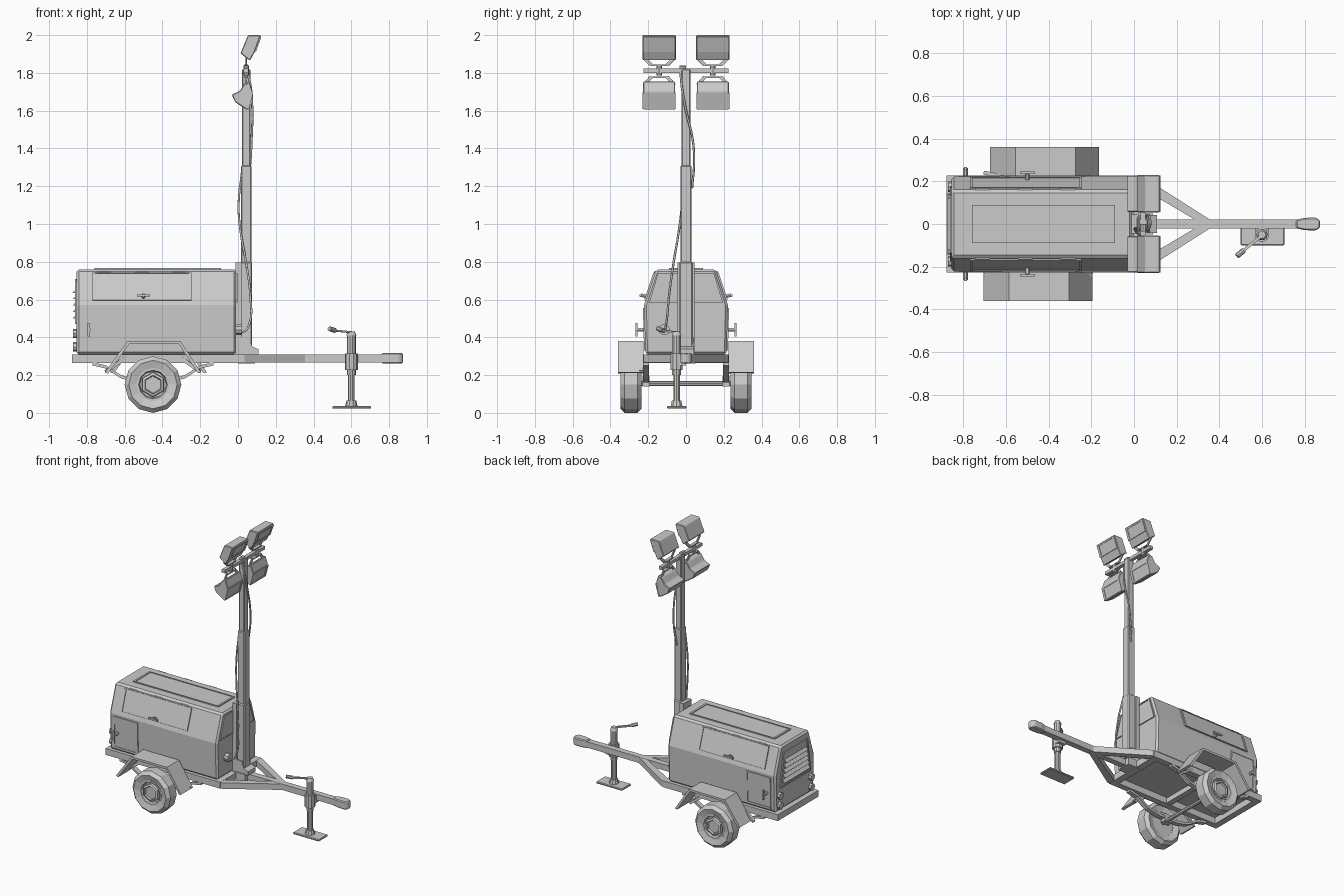
import bpy, bmesh
from math import sin, cos, pi
from mathutils import Vector as V

if "Cube" in bpy.data.objects:
    bpy.data.objects.remove(bpy.data.objects["Cube"])


def finish(name, bm, bevel=0.0):
    bmesh.ops.recalc_face_normals(bm, faces=bm.faces[:])
    me = bpy.data.meshes.new(name)
    bm.to_mesh(me)
    bm.free()
    ob = bpy.data.objects.new(name, me)
    bpy.context.collection.objects.link(ob)
    if bevel:
        m = ob.modifiers.new("bevel", 'BEVEL')
        m.width, m.segments, m.limit_method = bevel, 1, 'ANGLE'
    return ob


def loft(name, rings, closed=False, bevel=0.0):
    """Skin matching rings of points; cap the ends unless closed."""
    bm = bmesh.new()
    rs = [[bm.verts.new(p) for p in r] for r in rings]
    n = len(rs[0])
    pairs = list(zip(rs, rs[1:])) + ([(rs[-1], rs[0])] if closed else [])
    for a, b in pairs:
        for i in range(n):
            j = (i + 1) % n
            bm.faces.new((a[i], a[j], b[j], b[i]))
    if not closed:
        bm.faces.new(rs[0])
        bm.faces.new(rs[-1])
    return finish(name, bm, bevel)


def prism(name, pts, axis, a, b, bevel=0.0):
    put = {'x': lambda p, t: (t, p[0], p[1]), 'y': lambda p, t: (p[0], t, p[1]),
           'z': lambda p, t: (p[0], p[1], t)}[axis]
    return loft(name, [[put(p, t) for p in pts] for t in (a, b)], bevel=bevel)


def box(name, x0, x1, y0, y1, z0, z1, bevel=0.0):
    return prism(name, [(x0, y0), (x1, y0), (x1, y1), (x0, y1)], 'z', z0, z1, bevel)


def tube(name, p, q, r, n=8, r2=None):
    p, q = V(p), V(q)
    rot = (q - p).to_track_quat('Z', 'Y')
    ring = [V((cos(2 * pi * i / n), sin(2 * pi * i / n), 0)) for i in range(n)]
    return loft(name, [[p + rot @ (c * r) for c in ring],
                       [q + rot @ (c * (r if r2 is None else r2)) for c in ring]])


def bar(name, p, q, w, h):
    p, q = V(p), V(q)
    rot = (q - p).to_track_quat('Z', 'Y')
    c = [V((sx * w / 2, sy * h / 2, 0)) for sx, sy in ((-1, -1), (1, -1), (1, 1), (-1, 1))]
    return loft(name, [[e + rot @ k for k in c] for e in (p, q)])


def panel(name, corners, out, h=0.008, rim=0.01):
    """Thin raised panel with a rim and a sunken middle."""
    out = V(out).normalized()
    c = [V(p) for p in corners]
    mid = sum(c, V()) / 4
    inner = [p + ((mid - p).normalized() * rim * 1.4) for p in c]
    sunk = h * 0.4
    return loft(name, [[p - out * 0.004 for p in c], [p + out * h for p in c],
                       [p + out * h for p in inner], [p + out * sunk for p in inner]])


def lathe_y(name, prof, n, cx, cz, closed=False):
    """Revolve (radius, y) about the wheel axis."""
    return loft(name, [[(cx + r * sin(2 * pi * i / n), y, cz + r * cos(2 * pi * i / n))
                        for i in range(n)] for r, y in prof], closed)


def cable(name, pts, r=0.006):
    cu = bpy.data.curves.new(name, 'CURVE')
    cu.dimensions, cu.bevel_depth, cu.bevel_resolution, cu.resolution_u = '3D', r, 1, 4
    sp = cu.splines.new('BEZIER')
    sp.bezier_points.add(len(pts) - 1)
    for b, p in zip(sp.bezier_points, pts):
        b.co = p
        b.handle_left_type = b.handle_right_type = 'AUTO'
    ob = bpy.data.objects.new(name, cu)
    bpy.context.collection.objects.link(ob)


# generator canopy, end panels and lid
prism("canopy", [(-.215, .31), (.215, .31), (.222, .57), (.158, .76), (-.158, .76), (-.222, .57)],
      'x', -.855, -.01, .012)
panel("roof_panel", [(-.76, -.09, .76), (-.09, -.09, .76), (-.09, .09, .76), (-.76, .09, .76)], (0, 0, 1))
panel("front_panel", [(-.01, -.195, .585), (-.01, .195, .585), (-.01, .148, .74), (-.01, -.148, .74)], (1, 0, 0))
panel("rear_panel", [(-.855, -.17, .47), (-.855, .17, .47), (-.855, .135, .71), (-.855, -.135, .71)], (-1, 0, 0))
for i in range(5):
    z = .50 + .034 * i
    w = .145 - .006 * i
    prism("louver", [(-.852, z), (-.875, z), (-.852, z + .027)], 'y', -w, w)

# chassis frame
box("rear_beam", -.88, -.835, -.225, .225, .265, .31)
box("front_beam", -.03, .02, -.225, .225, .265, .31)
box("middle_beam", -.47, -.43, -.2, .2, .27, .305)
box("drawbar", -.02, .82, -.021, .021, .268, .31)
prism("coupler", [(.76, -.02), (.80, -.029), (.855, -.03), (.873, -.015), (.873, .015),
                  (.855, .03), (.80, .029), (.76, .02)], 'z', .262, .318, .006)
tube("axle", (-.45, -.25, .155), (-.45, .25, .155), .013)

for s in (-1, 1):
    box("side_rail", -.88, .02, s * .185, s * .228, .265, .31)
    prism("a_frame_arm", [(-.01, s * .225), (.035, s * .225), (.37, s * .012), (.37, -s * .012),
                          (.32, 0), (-.01, s * .195)], 'z', .267, .309)
    # side doors, hinges and latches
    n = V((0, s * .19, .064)).normalized()
    y = lambda z: s * (.222 - (z - .57) * .064 / .19)
    panel("upper_door", [(x, y(z), z) for x, z in ((-.77, .595), (-.245, .595), (-.245, .742), (-.77, .742))], n)
    for x in (-.71, -.51, -.31):
        tube("door_hinge", (x - .035, y(.745), .745), (x + .035, y(.745), .745), .006, 6)
    panel("lower_door", [(-.82, s * .216, .33), (-.63, s * .216, .33), (-.63, s * .222, .555),
                         (-.82, s * .222, .555)], (0, s, 0), .006)
    tube("upper_latch_stem", (-.5, y(.615), .615), (-.5, s * .238, .624), .011, 6)
    bar("upper_latch", (-.535, s * .24, .622), (-.465, s * .24, .622), .012, .012)
    tube("lower_latch_stem", (-.79, s * .215, .44), (-.79, s * .262, .44), .011, 6)
    bar("lower_latch", (-.79, s * .262, .405), (-.79, s * .262, .475), .012, .012)
    # tail lights
    for z in (.35, .42):
        tube("tail_light", (-.85, s * .175, z), (-.873, s * .175, z), .024, 8)

    # wheel
    lathe_y("tyre", [(r, s * w) for r, w in ((.085, .335), (.128, .347), (.15, .325), (.15, .258),
            (.128, .236), (.085, .248))], 12, -.45, .15, True)
    lathe_y("rim", [(r, s * w) for r, w in ((.088, .25), (.088, .338), (.076, .338), (.07, .318))], 12, -.45, .15)
    lathe_y("hub", [(r, s * w) for r, w in ((.068, .31), (.064, .337), (.05, .342), (.045, .33))], 6, -.45, .15)
    # mudguard and its stays
    d = -.45 if s < 0 else -.42
    prof = [(-.255, .215), (-.135, .38), (.145, .38), (.255, .215), (.238, .21), (.136, .365),
            (-.126, .365), (-.238, .208)]
    prism("mudguard", [(d + x, z) for x, z in prof], 'y', s * .225, s * .36)
    # leaf spring
    spring = [(-.77, .268), (-.70, .252), (-.62, .20), (-.53, .178), (-.37, .178), (-.28, .20), (-.20, .252), (-.13, .268)]
    prism("leaf_spring", spring + [(x, z - .017) for x, z in reversed(spring)], 'y', s * .195, s * .228)
    box("axle_clamp", -.48, -.42, s * .192, s * .231, .14, .195)
    for x, dx in ((-.70, .1), (-.2, -.1)):
        bar("mudguard_stay", (x, s * .24, .218), (x + dx, s * .22, .29), .018, .018)

# telescopic mast
box("mast_foot", 0, .09, -.05, .05, .262, .315)
prism("mast_gusset", [(.0, .31), (.108, .31), (.108, .337), (.075, .352), (.06, .40), (.0, .40)], 'y', -.043, .043)
box("mast_backplate", -.012, .02, -.045, .045, .31, .795)
box("mast_lower", .012, .075, -.036, .036, .31, .80, .006)
box("mast_middle", .017, .071, -.03, .03, .75, 1.31, .005)
box("mast_upper", .022, .065, -.023, .023, 1.25, 1.82, .004)
tube("mast_pulley", (.043, -.035, 1.825), (.043, .0, 1.825), .014)
box("lamp_crossbar", .03, .055, -.225, .225, 1.80, 1.822)

# floodlights
upper = [(.053, 2.0), (.121, 2.0), (.088, 1.91), (.063, 1.865), (.013, 1.903)]
lower = [(-.033, 1.685), (-.015, 1.645), (.05, 1.603), (.078, 1.70), (.06, 1.755), (.035, 1.745), (.01, 1.705)]
for s in (-1, 1):
    c = s * .142
    prism("upper_lamp", upper, 'y', c - .088, c + .088, .004)
    panel("upper_lens", [(.118, c - .085, 1.993), (.118, c + .085, 1.993), (.09, c + .085, 1.914),
                         (.09, c - .085, 1.914)], (.09, 0, -.033), .006, .014)
    prism("lower_lamp", lower, 'y', c - .085, c + .085, .004)
    panel("lower_lens", [(.052, c - .087, 1.61), (.052, c + .087, 1.61), (.075, c + .087, 1.695),
                         (.075, c - .087, 1.695)], (.097, 0, -.028), .006, .014)
    tube("lamp_pivot", (.043, c, 1.785), (.043, c, 1.84), .014)
    for z0, z1, x1 in ((1.832, 1.88, .045), (1.79, 1.735, .045)):
        zm = z0 * .8 + z1 * .2
        bar("yoke_base", (.043, c - .045, zm - .002), (.043, c + .045, zm - .002), .022, .007)
        for t in (-1, 1):
            bar("yoke_arm", (.043, c + t * .042, zm), (x1, c + t * .08, z1), .007, .018)

# mast cables
cable("upper_cable", [(.04, -.028, 1.83), (.062, -.026, 1.76), (.076, .0, 1.6), (.072, .035, 1.45),
                      (.066, .043, 1.33), (.05, .032, 1.19)])
cable("lower_cable", [(.02, -.02, 1.27), (.003, -.022, 1.1), (.015, -.04, .95), (.042, -.065, .8),
                      (.065, -.09, .62), (.06, -.105, .47), (.03, -.115, .43), (-.012, -.115, .44)])
tube("cable_socket", (-.012, -.115, .44), (.02, -.115, .44), .03, 10)

# jockey jack with crank
jx, jy = .6, -.05
box("jack_foot", .5, .705, -.1, .002, .022, .036, .004)
tube("jack_foot_collar", (jx, jy, .03), (jx, jy, .065), .034, 10, .026)
tube("jack_inner_tube", (jx, jy, .04), (jx, jy, .25), .018, 10)
tube("jack_outer_tube", (jx, jy, .20), (jx, jy, .415), .024, 10)
tube("jack_sleeve", (jx, jy, .228), (jx, jy, .315), .034, 10)
box("jack_bracket", .57, .63, -.055, .0, .25, .30)
tube("jack_cap", (jx, jy, .41), (jx, jy, .432), .027, 10, .018)
bar("crank_arm", (.61, -.045, .426), (.50, -.135, .437), .014, .01)
tube("crank_knob", (.515, -.123, .436), (.483, -.15, .446), .013, 8)
